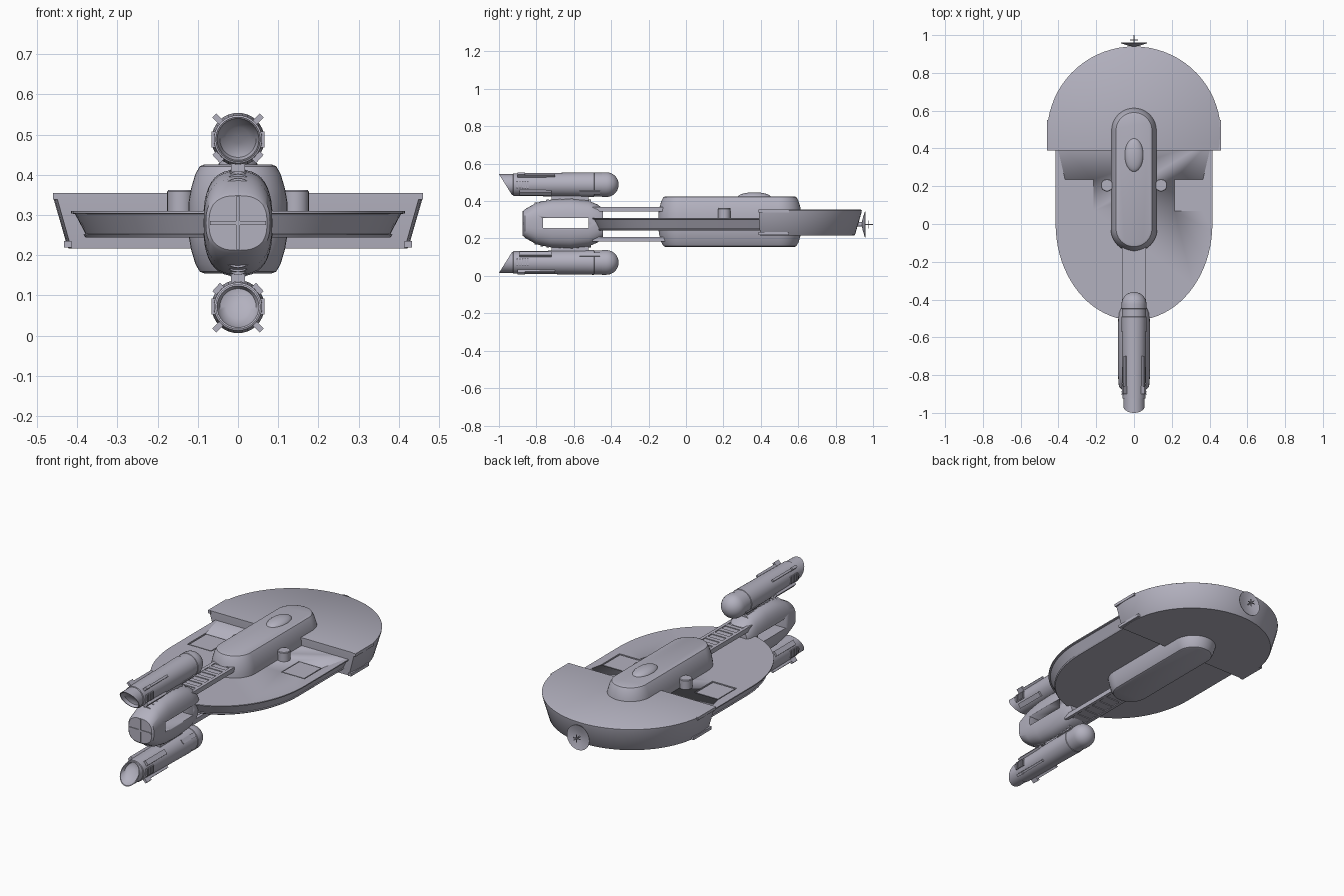
import bpy, math
from math import pi, sin, cos, radians
from mathutils import Matrix, Vector

old = bpy.data.objects.get("Cube")
if old:
    bpy.data.objects.remove(old, do_unlink=True)

hull_paint = bpy.data.materials.new("hull_grey")
hull_paint.use_nodes = True
hull_paint.diffuse_color = (0.45, 0.44, 0.52, 1)
hull_paint.node_tree.nodes["Principled BSDF"].inputs["Base Color"].default_value = (0.45, 0.44, 0.52, 1)

MID = 0.28  # mirror height of the pod and engines


def make(name, verts, faces, angle=35):
    mesh = bpy.data.meshes.new(name)
    mesh.from_pydata(verts, [], faces)
    mesh.materials.append(hull_paint)
    ob = bpy.data.objects.new(name, mesh)
    bpy.context.collection.objects.link(ob)
    bpy.ops.object.select_all(action='DESELECT')
    ob.select_set(True)
    bpy.context.view_layer.objects.active = ob
    bpy.ops.object.mode_set(mode='EDIT')
    bpy.ops.mesh.select_all(action='SELECT')
    bpy.ops.mesh.normals_make_consistent(inside=False)
    bpy.ops.object.mode_set(mode='OBJECT')
    bpy.ops.object.shade_smooth_by_angle(angle=radians(angle))
    return ob


def loft(name, rings, angle=35):
    """Skin a list of equal rings and cap both ends."""
    n = len(rings[0])
    verts = [p for ring in rings for p in ring]
    faces = [list(range(n)), list(range(len(verts) - n, len(verts)))]
    for k in range(len(rings) - 1):
        for i in range(n):
            j = (i + 1) % n
            faces.append((k * n + i, k * n + j, k * n + n + j, k * n + n + i))
    return make(name, verts, faces, angle)


def box(name, lo, hi, turn=None):
    v = [Vector((x, y, z)) for x in (lo[0], hi[0]) for y in (lo[1], hi[1]) for z in (lo[2], hi[2])]
    if turn:
        v = [turn @ p for p in v]
    f = [(0, 1, 3, 2), (4, 6, 7, 5), (0, 4, 5, 1), (2, 3, 7, 6), (0, 2, 6, 4), (1, 5, 7, 3)]
    return make(name, v, f)


def cut(ob, lo, hi):
    cutter = box("cutter", lo, hi)
    cutter.hide_render = True
    mod = ob.modifiers.new("cut", 'BOOLEAN')
    mod.operation, mod.object, mod.solver = 'DIFFERENCE', cutter, 'EXACT'
    bpy.context.view_layer.objects.active = ob
    bpy.ops.object.modifier_apply(modifier="cut")
    bpy.data.objects.remove(cutter, do_unlink=True)


def arc(a, b, n):
    return [radians(a + (b - a) * i / n) for i in range(n + 1)]


def disc_y(x0, y, z0, r, n=32):
    return [(x0 + r * cos(2 * pi * i / n), y, z0 + r * sin(2 * pi * i / n)) for i in range(n)]


# Thin saucer with a lipped, undercut rim
def saucer_ring(inset, z):
    rx, ry = 0.415 - inset, 0.51 - inset
    return [(rx, 0.45, z)] + [(rx * cos(a), ry * sin(a), z) for a in arc(0, -180, 40)] + [(-rx, 0.45, z)]


saucer = loft("saucer", [saucer_ring(*p) for p in (
    (0, 0.31), (0, 0.304), (0.01, 0.302), (0.036, 0.253), (0.031, 0.251), (0.036, 0.244))])
for s in (-1, 1):
    cut(saucer, (s * 0.29 - 0.075, 0.07, 0.303), (s * 0.29 + 0.075, 0.235, 0.33))
    box("deck_hatch", (s * 0.29 - 0.068, 0.077, 0.3), (s * 0.29 + 0.068, 0.228, 0.308))


# Raised half-round stern section
def stern_ring(inset, z):
    r = 0.46 - inset
    return [(r * cos(a), max(0.39, 0.48 + r * sin(a)), z) for a in arc(-11.5, 191.5, 40)]


loft("stern_section", [stern_ring(*p) for p in (
    (0.006, 0.355), (0, 0.351), (0.002, 0.338), (0.036, 0.22), (0.039, 0.217))])
for s in (-1, 1):
    for x, z in ((0.451, 0.338), (0.423, 0.219)):
        box("stern_rail", (s * x - 0.009, 0.388, z), (s * x + 0.009, 0.55, z + 0.016))


# Central hull, a stadium with rounded top and bottom
def hull_ring(inset, z):
    r = 0.125 - inset
    return ([(r * cos(a), 0.495 + r * sin(a), z) for a in arc(0, 180, 20)] +
            [(r * cos(a), -0.025 + r * sin(a), z) for a in arc(180, 360, 20)])


half = [(0.04, 0.135), (0.03, 0.131), (0.019, 0.112), (0.008, 0.075), (0.002, 0.04)]
loft("main_hull", [hull_ring(i, 0.29 - h) for i, h in half] +
     [hull_ring(i, 0.29 + h) for i, h in reversed(half)])

# Dome on top of the hull
bpy.ops.mesh.primitive_uv_sphere_add(segments=28, ring_count=14, radius=1, location=(0, 0.365, 0.42))
dome = bpy.context.object
dome.name = "bridge_dome"
dome.scale = (0.05, 0.09, 0.027)
dome.data.materials.append(hull_paint)
bpy.ops.object.shade_smooth()

# Drums beside the hull
for s in (-1, 1):
    loft("side_drum", [[(s * 0.143 + r * cos(2 * pi * i / 24), 0.205 + r * sin(2 * pi * i / 24), z)
                        for i in range(24)] for r, z in ((0.033, 0.3), (0.033, 0.358), (0.03, 0.362))])

# Twin neck beams with rails and rungs
for side in (-1, 1):
    zc = 0.276 + side * 0.08
    box("neck_beam", (-0.055, -0.5, zc - 0.008), (0.055, -0.1, zc + 0.008))
    for s in (-1, 1):
        box("neck_rail", (s * 0.055 - 0.009, -0.5, zc - 0.013), (s * 0.055 + 0.009, -0.1, zc + 0.013))
    for i in range(6):
        y = -0.44 + i * 0.06
        box("neck_rung", (-0.05, y, zc - 0.012), (0.05, y + 0.025, zc + 0.012))


# Forward pod with a slot through it
def pod_ring(y, hx, hz, n=40):
    ring = []
    for i in range(n):
        c, s = cos(2 * pi * i / n), sin(2 * pi * i / n)
        ring.append((math.copysign(abs(c) ** 0.75, c) * hx, y, MID + math.copysign(abs(s) ** 0.75, s) * hz))
    return ring


pod_profile = [(-0.87, 0.072, 0.068), (-0.862, 0.08, 0.076), (-0.8, 0.085, 0.111), (-0.72, 0.086, 0.128),
               (-0.62, 0.086, 0.132), (-0.52, 0.085, 0.122), (-0.47, 0.08, 0.1), (-0.445, 0.07, 0.08)]
pod = loft("forward_pod", [pod_ring(*p) for p in pod_profile])
cut(pod, (-0.2, -0.765, 0.255), (0.2, -0.52, 0.31))
box("nose_bar_upright", (-0.005, -0.874, 0.214), (0.005, -0.86, 0.346))
box("nose_bar_level", (-0.07, -0.874, 0.275), (0.07, -0.86, 0.285))

# Ribs over the top and bottom of the pod
for i in range(10):
    y = -0.81 + i * 0.032
    hz = next(a[2] + (b[2] - a[2]) * (y - a[0]) / (b[0] - a[0])
              for a, b in zip(pod_profile, pod_profile[1:]) if a[0] <= y <= b[0]) + 0.006
    for s in (-1, 1):
        top = [(0.06 * cos(a), hz * sin(a) ** 0.75 if sin(a) > 0.01 else 0) for a in arc(35, 145, 12)]
        rib = [(x, z) for x, z in top] + [(x * 0.8, z - 0.03) for x, z in reversed(top)]
        loft("pod_rib", [[(x, yy, MID + s * z) for x, z in rib] for yy in (y, y + 0.014)])


# Engines above and below the pod
def engine(name, out):
    zc = MID + out * 0.208
    n = 32

    def scoop(r, depth):
        return [(x, -0.965 + depth - 0.035 * (z - zc) * out / 0.056, z) for x, y, z in disc_y(0, 0, zc, r, n)]

    rings = [scoop(0.01, 0.035), scoop(0.03, 0.032), scoop(0.045, 0.022), scoop(0.052, 0), scoop(0.056, 0)]
    rings += [disc_y(0, y, zc, r, n) for y, r in (
        (-0.925, 0.056), (-0.923, 0.06), (-0.7, 0.063), (-0.492, 0.066), (-0.49, 0.064),
        (-0.45, 0.064), (-0.448, 0.066))]
    rings += [disc_y(0, -0.426 + 0.066 * sin(a), zc, max(0.066 * cos(a), 0.002), n) for a in arc(0, 89, 9)]
    loft(name, rings)
    box("engine_pylon", (-0.018, -0.72, zc - out * 0.085), (0.018, -0.52, zc - out * 0.05))
    for s in (-1, 1):
        def turn(deg):
            # local +x points radially away from the engine axis
            return Matrix.Translation((0, 0, zc)) @ Matrix.Rotation(
                -math.atan2(out * sin(radians(deg)), s * cos(radians(deg))), 4, 'Y')
        box("engine_fin", (0.05, -0.9, -0.007), (0.084, -0.86, 0.007), turn(45))
        box("engine_fin_strip", (0.05, -0.86, -0.006), (0.074, -0.7, 0.006), turn(45))
        box("engine_blister", (0.05, -0.57, -0.012), (0.068, -0.46, 0.012), turn(-40))
        box("engine_shoulder", (0.05, -0.89, -0.014), (0.073, -0.72, 0.014), turn(-42))
        for i in range(5):
            y = -0.905 + i * 0.014
            box("engine_vent", (0.055, y, -0.02), (0.066, y + 0.007, 0.02), turn(0))


engine("upper_engine", 1)
engine("lower_engine", -1)

# Dish and antenna at the stern
loft("stern_dish", [disc_y(0, y, 0.275, r) for y, r in (
    (0.9, 0.012), (0.941, 0.012), (0.944, 0.03), (0.957, 0.07), (0.96, 0.07), (0.95, 0.035), (0.946, 0.004))])
loft("antenna_mast", [disc_y(0, y, 0.275, r, 8) for y, r in ((0.94, 0.004), (1.0, 0.002))])
box("antenna_bar", (-0.022, 0.972, 0.273), (0.022, 0.976, 0.277))
box("antenna_cross", (-0.002, 0.972, 0.253), (0.002, 0.976, 0.297))
